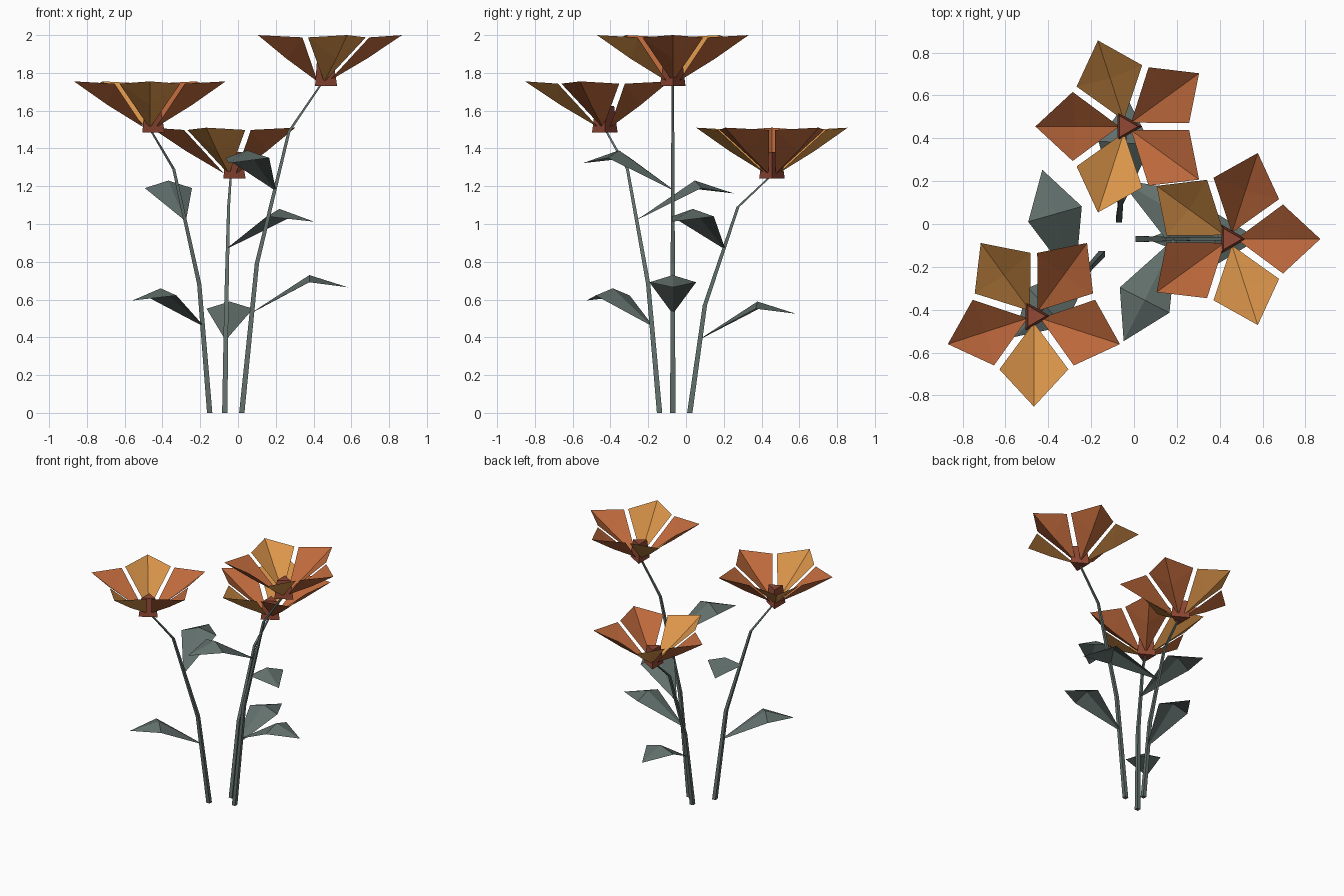
import bpy, bmesh, math
from mathutils import Vector

if "Cube" in bpy.data.objects:
    bpy.data.objects.remove(bpy.data.objects["Cube"])


def material(name, rgb):
    m = bpy.data.materials.new(name)
    m.diffuse_color = (*rgb, 1)
    m.use_nodes = True
    m.node_tree.nodes["Principled BSDF"].inputs["Base Color"].default_value = m.diffuse_color
    return m


GREEN = material("grey green", (0.122, 0.162, 0.150))
ORANGE = material("burnt orange", (0.515, 0.141, 0.045))
GOLD = material("golden orange", (0.716, 0.305, 0.070))
RED = material("red brown", (0.283, 0.065, 0.034))


def make_object(name, bm, mats):
    mesh = bpy.data.meshes.new(name)
    bm.to_mesh(mesh)
    bm.free()
    for m in mats:
        mesh.materials.append(m)
    ob = bpy.data.objects.new(name, mesh)
    bpy.context.collection.objects.link(ob)
    return ob


def blade(bm, origin, angle, base, mid, tip, half, side_z, base_half, mat=0):
    """Folded kite: (along, height) points for base, mid rib and tip, plus two side corners."""
    a = math.radians(angle)
    out, side = Vector((math.cos(a), math.sin(a), 0)), Vector((-math.sin(a), math.cos(a), 0))

    def vert(along, z, lateral=0):
        return bm.verts.new(Vector(origin) + out * along + side * lateral + Vector((0, 0, z)))

    b, m, t = vert(*base), vert(*mid), vert(*tip)
    for s in (1, -1):
        e = vert(base[0], base[1] + 0.002, s * base_half)
        c = vert(side_z[0], side_z[1], s * half)
        for f in ((b, m, c, e), (m, t, c)):
            face = bm.faces.new(f if s > 0 else f[::-1])
            face.material_index = mat


def make_stem(name, points, radii, sides=4):
    bm = bmesh.new()
    rings = []
    for p, r in zip(points, radii):
        rings.append([bm.verts.new((p[0] + r * math.cos(2 * math.pi * (k + .5) / sides),
                                    p[1] + r * math.sin(2 * math.pi * (k + .5) / sides), p[2]))
                      for k in range(sides)])
    for lo, hi in zip(rings, rings[1:]):
        for k in range(sides):
            n = (k + 1) % sides
            bm.faces.new((lo[k], lo[n], hi[n], hi[k]))
    bm.faces.new(rings[0][::-1])
    bm.faces.new(rings[-1])
    make_object(name, bm, [GREEN])


def point_at(points, z):
    for p, q in zip(points, points[1:]):
        if p[2] <= z <= q[2]:
            return Vector(p).lerp(Vector(q), (z - p[2]) / (q[2] - p[2]))


# label, stem points, leaf heights, lower leaf direction, petal rotation
FLOWERS = [
    ("right", [(0.02, -0.07, 0), (0.10, -0.07, 0.79), (0.27, -0.07, 1.49), (0.447, -0.07, 1.75)],
     (0.53, 1.18), 0, 0),
    ("back", [(-0.07, 0.02, 0), (-0.062, 0.10, 0.57), (-0.05, 0.275, 1.09), (-0.038, 0.455, 1.26)],
     (0.39, 0.87), 86, -36),
    ("left", [(-0.15, -0.14, 0), (-0.205, -0.20, 0.68), (-0.34, -0.31, 1.29), (-0.467, -0.43, 1.505)],
     (0.46, 1.02), 223, -18),
]

for label, pts, leaf_z, leaf_dir, spin in FLOWERS:
    make_stem(label + "_stem", pts, (0.020, 0.016, 0.011, 0.008))

    # two folded leaves, the upper one turned round the stem
    for part, z, turn, size in (("lower", leaf_z[0], 0, 0.95), ("upper", leaf_z[1], -117, 1.0)):
        bm = bmesh.new()
        blade(bm, point_at(pts, z), leaf_dir + turn, (0, 0), (0.32 * size, 0.21 * size),
              (0.535 * size, 0.142 * size), 0.13 * size, (0.32 * size, 0.17 * size), 0.006)
        make_object(f"{label}_{part}_leaf", bm, [GREEN])

    # tapered three-sided flower heart
    x, y, z = pts[-1]
    z -= 0.02
    bm = bmesh.new()
    rings = [[bm.verts.new((x + r * math.cos(k * math.tau / 3), y + r * math.sin(k * math.tau / 3), z + h))
              for k in range(3)] for r, h in ((0.078, 0), (0.057, 0.14))]
    for k in range(3):
        n = (k + 1) % 3
        bm.faces.new((rings[0][k], rings[0][n], rings[1][n], rings[1][k]))
    bm.faces.new(rings[0][::-1])
    bm.faces.new(rings[1])
    make_object(label + "_flower_heart", bm, [RED])

    # five folded petals, two of them gold
    bm = bmesh.new()
    for i in range(5):
        blade(bm, (x, y, z), spin + 72 * i, (0.04, 0.03), (0.235, 0.145), (0.422, 0.27),
              0.161, (0.248, 0.258), 0.007, 1 if i in (2, 4) else 0)
    make_object(label + "_petals", bm, [ORANGE, GOLD])
